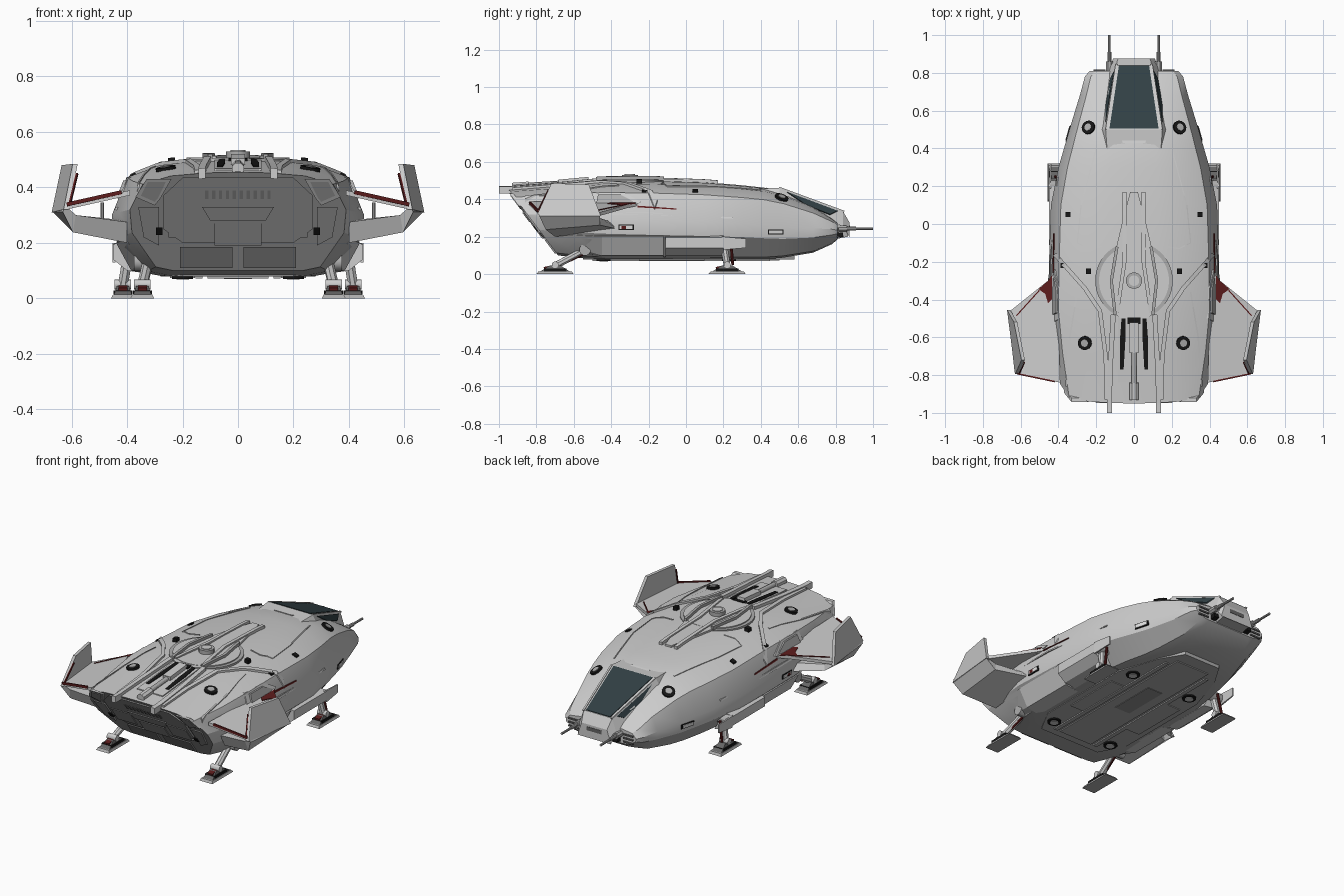
import bpy, bmesh
from math import pi, cos, sin, radians
from mathutils import Vector

cube = bpy.data.objects.get("Cube")
if cube:
    bpy.data.objects.remove(cube)


def material(name, r, g, b):
    m = bpy.data.materials.new(name)
    m.use_nodes = True
    m.diffuse_color = (r, g, b, 1)
    m.node_tree.nodes["Principled BSDF"].inputs["Base Color"].default_value = (r, g, b, 1)
    return m


HULL = material("hull light grey", .61, .61, .61)
PANEL = material("panel grey", .42, .42, .42)
MID = material("mid grey", .28, .28, .28)
DARK = material("dark grey", .13, .13, .13)
BLACK = material("black", .008, .008, .008)
RED = material("dark red", .11, .012, .012)
GLASS = material("blue grey glass", .031, .051, .059)
LAMP = material("lamp white", .8, .8, .8)


def loft(name, rings, mat, mirror=False, smooth=False, second=None, rule=None):
    """Skin a list of equal rings, cap both ends, optionally mirror across x."""
    n = len(rings[0])
    bm = bmesh.new()
    vs = [[bm.verts.new(p) for p in ring] for ring in rings]
    for a, b in zip(vs, vs[1:]):
        for i in range(n):
            j = (i + 1) % n
            bm.faces.new((a[i], a[j], b[j], b[i]))
    bm.faces.new(vs[0][::-1])
    bm.faces.new(vs[-1])
    bmesh.ops.recalc_face_normals(bm, faces=bm.faces)
    if rule:
        for f in bm.faces:
            f.material_index = int(rule(f))
    me = bpy.data.meshes.new(name)
    bm.to_mesh(me)
    bm.free()
    ob = bpy.data.objects.new(name, me)
    bpy.context.collection.objects.link(ob)
    me.materials.append(mat)
    if second:
        me.materials.append(second)
    if mirror:
        mod = ob.modifiers.new("mirror", 'MIRROR')
        mod.use_mirror_merge = False
    if smooth:
        bpy.ops.object.select_all(action='DESELECT')
        ob.select_set(True)
        bpy.context.view_layer.objects.active = ob
        bpy.ops.object.shade_smooth_by_angle(angle=radians(30))
    return ob


def rod(name, p0, p1, w, h, mat, n=4, taper=1, mirror=True):
    """Box (n=4) or round bar between two points."""
    p0, p1 = Vector(p0), Vector(p1)
    d = (p1 - p0).normalized()
    u = Vector((1, 0, 0)) if abs(d.z) > .99 else d.cross(Vector((0, 0, 1))).normalized()
    v = u.cross(d)
    k = .5 / cos(pi / n)
    angles = [2 * pi * (i + .5) / n for i in range(n)]
    rings = [[p + (u * cos(a) * w + v * sin(a) * h) * k * s for a in angles]
             for p, s in ((p0, 1), (p1, taper))]
    return loft(name, rings, mat, mirror, smooth=n > 8)


# Hull stations: y, half width, top z, widest z, bottom z
STATIONS = [(-.95, .39, .455, .32, .10), (-.7, .43, .475, .31, .085), (-.45, .455, .5, .3, .08),
            (-.2, .45, .502, .29, .08), (.1, .44, .492, .28, .08), (.3, .4, .475, .27, .08),
            (.42, .365, .462, .26, .08), (.52, .336, .437, .25, .088), (.68, .287, .365, .245, .115),
            (.78, .26, .3, .24, .16), (.81, .235, .275, .235, .185)]


def section(y):
    """Half outline of the hull at y, from roof centre to keel."""
    y = min(max(y, STATIONS[0][0]), STATIONS[-1][0])
    for a, b in zip(STATIONS, STATIONS[1:]):
        if y <= b[0]:
            t = (y - a[0]) / (b[0] - a[0])
            w, zt, zm, zb = [p + (q - p) * t for p, q in zip(a[1:], b[1:])]
            break
    up, low = zt - zm, zm - zb
    return [(0, zt), (.3 * w, zt - .02 * up), (.62 * w, zt - .1 * up), (.88 * w, zt - .32 * up),
            (w, zm), (.98 * w, zm - .38 * low), (.76 * w, zb + .06 * low), (.6 * w, zb), (0, zb)]


def roof(x, y):
    pts = section(y)[:5]
    for (xa, za), (xb, zb) in zip(pts, pts[1:]):
        if abs(x) <= xb:
            return za + (zb - za) * (abs(x) - xa) / (xb - xa)
    return pts[-1][1]


def roof_normal(x, y, e=.03):
    return Vector((roof(x - e, y) - roof(x + e, y), roof(x, y - e) - roof(x, y + e), 2 * e)).normalized()


def side(y, z):
    pts = section(y)
    for (xa, za), (xb, zb) in zip(pts, pts[1:]):
        if zb <= z <= za and za > zb:
            return xa + (xb - xa) * (za - z) / (za - zb)
    return pts[4][0]


def rear_y(z):
    return -.95 + .75 * (.455 - z)


def roof_plate(name, outline, h, mat, mirror=True):
    return loft(name, [[(x, y, roof(x, y) + d) for x, y in outline] for d in (-.012, h)], mat, mirror)


def side_plate(name, outline, h, mat):
    return loft(name, [[(side(y, z) + d, y, z) for y, z in outline] for d in (-.012, h)], mat, True)


def rear_plate(name, outline, h, mat, mirror=True):
    return loft(name, [[(x, rear_y(z) - d, z) for x, z in outline] for d in (-.01, h)], mat, mirror)


def rect(a0, a1, b0, b1):
    return [(a0, b0), (a1, b0), (a1, b1), (a0, b1)]


def strip(name, corners, w, h, mat=HULL):
    """Raised rib following the roof, resampled so it hugs the curve."""
    pts = [Vector(a).lerp(Vector(b), i / 6) for a, b in zip(corners, corners[1:]) for i in range(6)]
    pts.append(Vector(corners[-1]))
    rings = []
    for i, (x, y) in enumerate(pts):
        d = (pts[min(i + 1, len(pts) - 1)] - pts[max(i - 1, 0)]).normalized() * w / 2
        l, r = (x - d.y, y + d.x), (x + d.y, y - d.x)
        rings.append([(*l, roof(*l) - .02), (*l, roof(*l) + h), (*r, roof(*r) + h), (*r, roof(*r) - .02)])
    return loft(name, rings, mat, True)


# Main hull, its tail raked under the rear overhang
rings = []
for st in STATIONS:
    half = section(st[0])
    full = half + [(-x, z) for x, z in half[-2:0:-1]]
    rake = .75 * max(0, (-.45 - st[0]) / .5)
    rings.append([(x, st[0] + rake * (st[2] - z), z) for x, z in full])
loft("hull", rings, HULL, smooth=True, second=PANEL,
     rule=lambda f: f.normal.z < -.6 or (f.normal.y < -.6 and f.calc_center_median().y < -.6))

# Canopy with glazing
CANOPY = [(.36, .14, .455), (.5, .15, .462), (.84, .095, .335), (.875, .085, .275)]
loft("canopy", [[(t, y, z), (t * 1.3, y, z - .08), (-t * 1.3, y, z - .08), (-t, y, z)]
                for y, t, z in CANOPY], HULL)


def canopy_point(y, f, d):
    s = (y - .5) / .34
    t, z = .15 - .055 * s, .462 - .127 * s
    return (t * (1 + .3 * f) + d, y, z - .08 * f + d)


loft("windscreen", [[(x, y, .462 - .127 * (y - .5) / .34 + d) for x, y in
     ((-.13, .505), (.13, .505), (.08, .838), (-.08, .838))] for d in (-.003, .004)], GLASS)
loft("side_window", [[canopy_point(y, f, d) for y, f in ((.54, .12), (.81, .12), (.77, .55), (.64, .5))]
     for d in (-.003, .003)], GLASS, True)
rod("canopy_rail", (.146, .5, .461), (.093, .845, .334), .01, .01, HULL)

# Nose guns, chin, sensors and intake grilles
rod("chin", (0, .74, .2), (0, .862, .225), .18, .05, PANEL, mirror=False)
rod("nose_sensor", (-.05, .868, .25), (.05, .868, .25), .018, .022, DARK, mirror=False)
rod("gun_housing", (.13, .72, .24), (.13, .86, .243), .035, .035, PANEL, n=8)
rod("gun_mount", (.115, .8, .205), (.115, .84, .212), .03, .025, BLACK)
rod("gun_sleeve", (.13, .85, .243), (.13, .91, .243), .02, .02, PANEL, n=10)
rod("gun_barrel", (.13, .86, .243), (.13, 1, .243), .013, .013, PANEL, n=10)
for i in range(3):
    z = .2 + .022 * i
    rod("nose_grille", (.15, .812, z), (.215, .812, z), .01, .009, DARK)

# Dorsal spine, turret ring and ribs
rod("turret_ring", (0, -.3, .46), (0, -.3, .501), .41, .41, PANEL, n=40, mirror=False)
rod("turret_cap", (0, -.3, .46), (0, -.3, .507), .37, .37, HULL, n=40, mirror=False)
half_spine = [(.02, .17), (.06, .02), (.1, -.15), (.11, -.47), (.07, -.5)]
roof_plate("spine", half_spine + [(-x, y) for x, y in half_spine[::-1]], .011, HULL, False)
strip("spine_rail", [(.05, .17), (.05, -.2), (.09, -.47)], .02, .017)
strip("spine_outer_rail", [(.09, -.12), (.12, -.3), (.1, -.48)], .016, .026, PANEL)
rod("spine_hatch", (0, -.3, .5), (0, -.3, .53), .085, .085, PANEL, n=16, mirror=False)
rod("spine_hatch_lid", (0, -.3, .5), (0, -.3, .534), .055, .055, HULL, n=16, mirror=False)
strip("cheek_ridge", [(.42, -.16), (.26, -.34), (.18, -.46), (.15, -.7), (.145, -.93)], .022, .012)
strip("roof_ridge", [(.2, .4), (.28, .1), (.3, -.1), (.24, -.13), (.17, -.12)], .006, .004)
strip("aft_seam", [(.3, -.36), (.34, -.6), (.36, -.86)], .008, .004)
strip("aft_rail", [(.11, -.48), (.125, -.75), (.13, -.92), (.13, -1)], .026, .018)
roof_plate("front_hatch", [(-.06, .43), (.06, .43), (.07, .46), (-.07, .46)], .005, HULL, False)

# Aft trench with the stowed cannon
roof_plate("trench", rect(-.085, .085, -.84, -.49), .006, HULL, False)
roof_plate("trench_slot", [(.046, -.5), (.046, -.62), (.055, -.77), (.075, -.77), (.075, -.62), (.066, -.5)],
           .01, BLACK)
roof_plate("cannon_slot", rect(-.035, .035, -.53, -.495), .012, BLACK, False)
rod("cannon_body", (0, -.52, .5), (0, -.68, .485), .05, .04, HULL, mirror=False)
rod("cannon_barrel", (0, -.66, .487), (0, -.92, .47), .028, .028, PANEL, n=12, mirror=False)
rod("cannon_muzzle", (0, -.84, .475), (0, -.93, .468), .045, .04, HULL, n=8, mirror=False)

# Round thrusters on roof and belly, small roof sensors
for x, y in ((.26, -.63), (.24, .51)):
    p, up = Vector((x, y, roof(x, y))), roof_normal(x, y)
    rod("roof_thruster", p - up * .02, p + up * .009, .072, .072, BLACK, n=16)
    rod("thruster_core", p, p + up * .012, .038, .038, PANEL, n=12)
for x, y, h in ((.35, .05, .008), (.375, -.22, .008), (.24, -.25, .022)):
    roof_plate("roof_sensor", rect(x - .013, x + .013, y - .014, y + .014), h, BLACK)
for y in (-.44, .23):
    rod("belly_thruster", (.2, y, .1), (.2, y, .07), .075, .075, BLACK, n=16)
    rod("belly_thruster_core", (.2, y, .09), (.2, y, .067), .045, .045, HULL, n=12)

# Flank panels, trims and lamps
side_plate("flank_intake_frame", [(-.52, .37), (-.3, .36), (-.24, .385), (-.33, .437), (-.5, .437)], .008, HULL)
side_plate("flank_intake", [(-.48, .378), (-.32, .372), (-.28, .388), (-.35, .425), (-.47, .425)], .011, PANEL)
side_plate("red_trim", [(-.26, .357), (-.05, .345), (-.05, .351), (-.26, .366)], .005, RED)
side_plate("long_trim", [(-.55, .318), (-.2, .318), (.25, .296), (.25, .304), (-.2, .33), (-.55, .33)], .007, HULL)
for y, z in ((.48, .225), (-.32, .25)):
    side_plate("lamp_frame", rect(y - .042, y + .042, z - .014, z + .014), .005, BLACK)
    side_plate("lamp", rect(y - .035, y + .035, z - .009, z + .009), .008, LAMP)
side_plate("red_lamp", rect(-.345, -.32, .242, .258), .009, RED)
loft("flank_door", [[(x, y, z) for x, z in ((.33, .09), (.4, .1), (.45, .14), (.45, .195), (.4, .21))]
     for y in (-.11, .2)], HULL, True)
loft("flank_skirt", [[(x, y, z) for x, z in ring] for y, ring in (
     (-.62, ((.28, .11), (.34, .15), (.41, .21), (.36, .24))),
     (-.45, ((.3, .085), (.385, .1), (.44, .2), (.38, .23))),
     (-.12, ((.3, .085), (.385, .1), (.44, .2), (.38, .23))))], HULL, True)
rod("gear_door", (.447, .2, .165), (.44, .32, .165), .01, .07, HULL, taper=.7)

# Wings: upper plate, kinked lower strut, inward leaning fin, red edges
def wing_z(x):
    return .385 - .224 * (x - .41)


wing = [(.41, -.25), (.455, -.3), (.655, -.46), (.615, -.79), (.39, -.84)]
loft("upper_wing", [[(x, y, wing_z(x) - d) for x, y in wing] for d in (.018, 0)], HULL, True)
loft("lower_wing", [[(.4, -.36, .24), (.4, -.4, .28), (.4, -.74, .275), (.4, -.7, .2)],
                    [(.605, -.46, .262), (.6, -.46, .3), (.585, -.77, .3), (.595, -.75, .238)],
                    [(.668, -.46, .312), (.655, -.475, .33), (.62, -.785, .333), (.632, -.785, .312)]], HULL, True)
fin = [(.668, -.455, .31), (.625, -.795, .32), (.592, -.72, .485), (.632, -.52, .48)]
loft("fin", [[(x + d, y, z) for x, y, z in fin] for d in (-.014, .004)], HULL, True)
patch = [(.435, -.27), (.455, -.3), (.505, -.345), (.47, -.37), (.455, -.42), (.435, -.4)]
loft("wing_root_patch", [[(x, y, wing_z(x) + d) for x, y in patch] for d in (-.003, .004)], RED, True)
rod("wing_front_edge", (.5, -.35, wing_z(.5)), (.622, -.485, wing_z(.622)), .006, .008, RED)
rod("wing_rear_edge", (.42, -.834, wing_z(.42)), (.617, -.793, wing_z(.617)), .008, .014, RED)
rod("fin_edge", (.608, -.792, .335), (.58, -.735, .45), .007, .008, RED)
rod("wing_probe", (.49, -.7, .345), (.49, -.7, .275), .012, .012, PANEL, n=8)

# Rear face
octagon = [(.2, .435), (.27, .37), (.27, .25), (.2, .2)]
rear_plate("rear_door", octagon + [(-x, z) for x, z in octagon[::-1]], .012, PANEL, False)
rear_plate("rear_step", [(-.13, .33), (.13, .33), (.1, .28), (-.1, .28)], .02, PANEL, False)
rear_plate("rear_hatch", rect(-.085, .085, .19, .27), .018, PANEL, False)
for i in range(10):
    x = -.113 + i * .025
    rear_plate("rear_louvre", rect(x - .006, x + .006, .358, .388), .016, MID, False)
rear_plate("rear_side_panel", [(.12, .31), (.25, .31), (.25, .22), (.12, .22)], .017, PANEL)
rear_plate("rear_lower_panel", rect(.02, .21, .11, .185), .01, MID)
rear_plate("rear_outer_panel", [(.285, .33), (.36, .33), (.34, .22), (.285, .19)], .01, PANEL)
rear_plate("rear_intake_frame", [(.24, .43), (.33, .43), (.37, .365), (.3, .335), (.28, .36)], .012, HULL)
rear_plate("rear_intake", [(.26, .42), (.325, .42), (.35, .37), (.3, .348), (.288, .362)], .016, PANEL)
rear_plate("rear_light", rect(.272, .295, .228, .255), .018, BLACK)

# Belly plates
half_deck = [(.2, -.55), (.28, -.4), (.28, .2), (.2, .45), (.12, .58)]
deck = half_deck + [(-x, y) for x, y in half_deck[::-1]]
loft("belly_deck", [[(x, y, z) for x, y in deck] for z in (.12, .078)], PANEL)
rod("keel", (0, -.5, .085), (0, .5, .085), .22, .026, PANEL, mirror=False)
rod("keel_inset", (0, -.1, .08), (0, .18, .08), .1, .022, MID, mirror=False)
rod("belly_rail", (.14, -.5, .082), (.14, .45, .082), .025, .022, PANEL)
rod("belly_plate", (.2, -.25, .086), (.2, .1, .086), .09, .025, PANEL)

# Landing gear: x, foot y, hip y, hip z
for label, x, y, hip, hz in (("rear", .345, -.7, -.54, .13), ("front", .415, .22, .2, .17)):
    sole = [(x - .043, y - .1), (x + .043, y - .1), (x + .043, y + .1), (x - .043, y + .1)]
    loft(label + "_sole", [[(px, py, 0) for px, py in sole],
         [(x + (px - x) * .85, y + (py - y) * .9, .013) for px, py in sole]], PANEL, True)
    loft(label + "_foot", [[(x + (px - x) * k, y + (py - y) * m, z) for px, py in sole]
         for k, m, z in ((.8, .85, .01), (.7, .7, .02), (.5, .3, .045))], DARK, True)
    rod(label + "_foot_grip", (x, y - .06, .022), (x, y + .06, .022), .068, .014, BLACK)
    rod(label + "_foot_mark", (x, y - .06, .032), (x, y - .01, .042), .032, .012, RED)
    rod(label + "_ankle", (x - .03, y, .05), (x + .03, y, .05), .035, .035, HULL, n=12)
    rod(label + "_leg", (x, y, .045), (x - .02, hip, hz), .036, .036, HULL, n=8)
    rod(label + "_piston", (x, y + .03, .05), (x - .02, hip + .04, hz), .014, .014, RED, n=8)
    rod(label + "_hip", (x - .05, hip, hz), (x + .03, hip, hz), .06, .06, PANEL, n=12)
